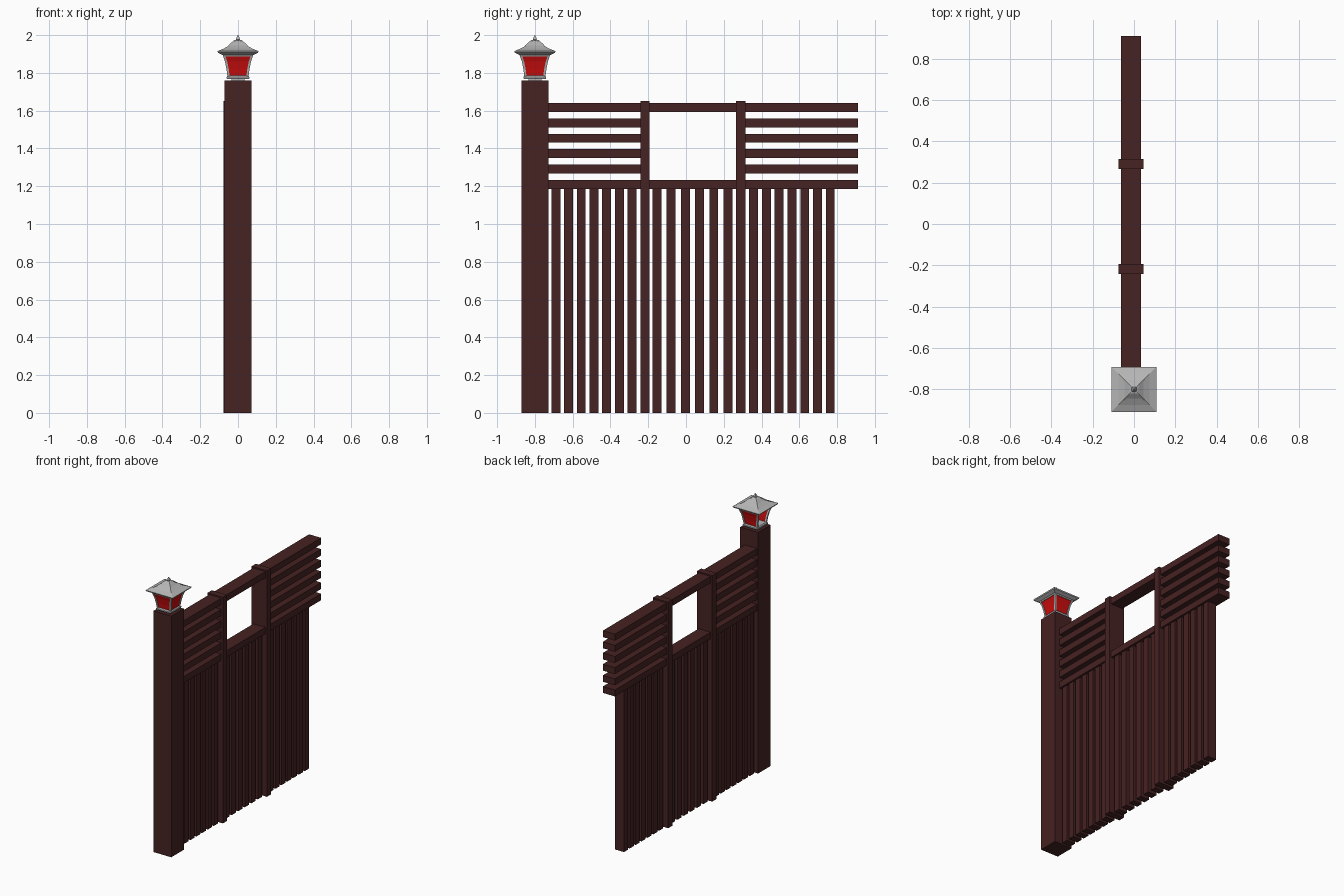
import bpy, bmesh

if "Cube" in bpy.data.objects:
    bpy.data.objects.remove(bpy.data.objects["Cube"])


def material(name, rgb):
    m = bpy.data.materials.new(name)
    m.diffuse_color = (*rgb, 1)
    m.use_nodes = True
    m.node_tree.nodes["Principled BSDF"].inputs["Base Color"].default_value = m.diffuse_color
    return m


WOOD = material("dark red wood", (0.062, 0.016, 0.016))
RED = material("lantern red", (0.60, 0.004, 0.004))
GREY = material("light grey metal", (0.46, 0.46, 0.46))


def loft(name, rings, mat):
    """Rectangular rings (cx, cy, half_x, half_y, z) joined bottom to top."""
    bm = bmesh.new()
    loops = []
    for cx, cy, hx, hy, z in rings:
        loops.append([bm.verts.new((cx + sx * hx, cy + sy * hy, z))
                      for sx, sy in ((-1, -1), (1, -1), (1, 1), (-1, 1))])
    for a, b in zip(loops, loops[1:]):
        for i in range(4):
            j = (i + 1) % 4
            bm.faces.new((a[i], a[j], b[j], b[i]))
    bm.faces.new(loops[0][::-1])
    bm.faces.new(loops[-1])
    bmesh.ops.recalc_face_normals(bm, faces=bm.faces)
    me = bpy.data.meshes.new(name)
    bm.to_mesh(me)
    bm.free()
    me.materials.append(mat)
    ob = bpy.data.objects.new(name, me)
    bpy.context.collection.objects.link(ob)
    return ob


def box(name, x0, x1, y0, y1, z0, z1, mat=WOOD):
    c = ((x0 + x1) / 2, (y0 + y1) / 2, (x1 - x0) / 2, (y1 - y0) / 2)
    return loft(name, [(*c, z0), (*c, z1)], mat)


# Main post and two thin fence posts
PY = -0.80
box("main_post", -0.072, 0.072, PY - 0.072, PY + 0.072, 0, 1.76)
for y in (-0.218, 0.29):
    box("fence_post", -0.076, 0.047, y - 0.024, y + 0.024, 0, 1.65)

# Horizontal rails: top and bottom run through, the others leave the window open
for i in range(6):
    z = 1.186 + i * 0.0815
    spans = [(-0.74, 0.91)] if i in (0, 5) else [(-0.74, -0.22), (0.29, 0.91)]
    for y0, y1 in spans:
        box("rail", -0.063, 0.034, y0, y1, z, z + 0.047)

# Vertical slats in three bays: first centre, pitch, count
for start, pitch, count in ((-0.689, 0.0672, 7), (-0.154, 0.0752, 6), (0.358, 0.0676, 7)):
    for i in range(count):
        y = start + i * pitch
        box("slat", -0.05, 0.021, y - 0.0235, y + 0.0235, 0, 1.19)


def square(name, profile, mat):
    return loft(name, [(0, PY, h, h, z) for h, z in profile], mat)


# Lantern base, neck and floor
square("lantern_neck", [(0.034, 1.755), (0.034, 1.77)], GREY)
square("lantern_base", [(0.058, 1.768), (0.060, 1.772), (0.060, 1.779), (0.054, 1.786)], GREY)

# Flared lantern body: corner bars, rims and glass panels
body = [(0.055, 1.782), (0.060, 1.82), (0.068, 1.86), (0.081, 1.898)]
for sx in (-1, 1):
    for sy in (-1, 1):
        loft("corner_bar", [(sx * (h - 0.005), PY + sy * (h - 0.005), 0.006, 0.006, z)
                            for h, z in body], GREY)
for s in (-1, 1):
    loft("glass_panel_y", [(0, PY + s * (h - 0.006), h - 0.006, 0.002, z) for h, z in body], RED)
# the -x side is the open door of the lantern
loft("glass_panel_x", [(h - 0.006, PY, 0.002, h - 0.006, z) for h, z in body], RED)
for sx, sy in ((1, 0), (-1, 0), (0, 1), (0, -1)):
    loft("top_rim", [(sx * h, PY + sy * h, 0.005 if sx else h, 0.005 if sy else h, z)
                     for h, z in ((0.073, 1.888), (0.078, 1.90))], GREY)

# Concave roof with hip ribs and finial
square("lantern_roof", [(0.085, 1.896), (0.106, 1.907), (0.109, 1.915), (0.075, 1.929),
                        (0.045, 1.946), (0.022, 1.965), (0.010, 1.972)], GREY)
for sx in (-1, 1):
    for sy in (-1, 1):
        loft("hip_rib", [(sx * r, PY + sy * r, 0.004, 0.004, z)
                         for r, z in ((0.050, 1.944), (0.042, 1.951), (0.020, 1.970), (0.010, 1.975))], GREY)
square("finial", [(0.006, 1.968), (0.011, 1.978), (0.007, 1.988), (0.001, 2.0)], GREY)
